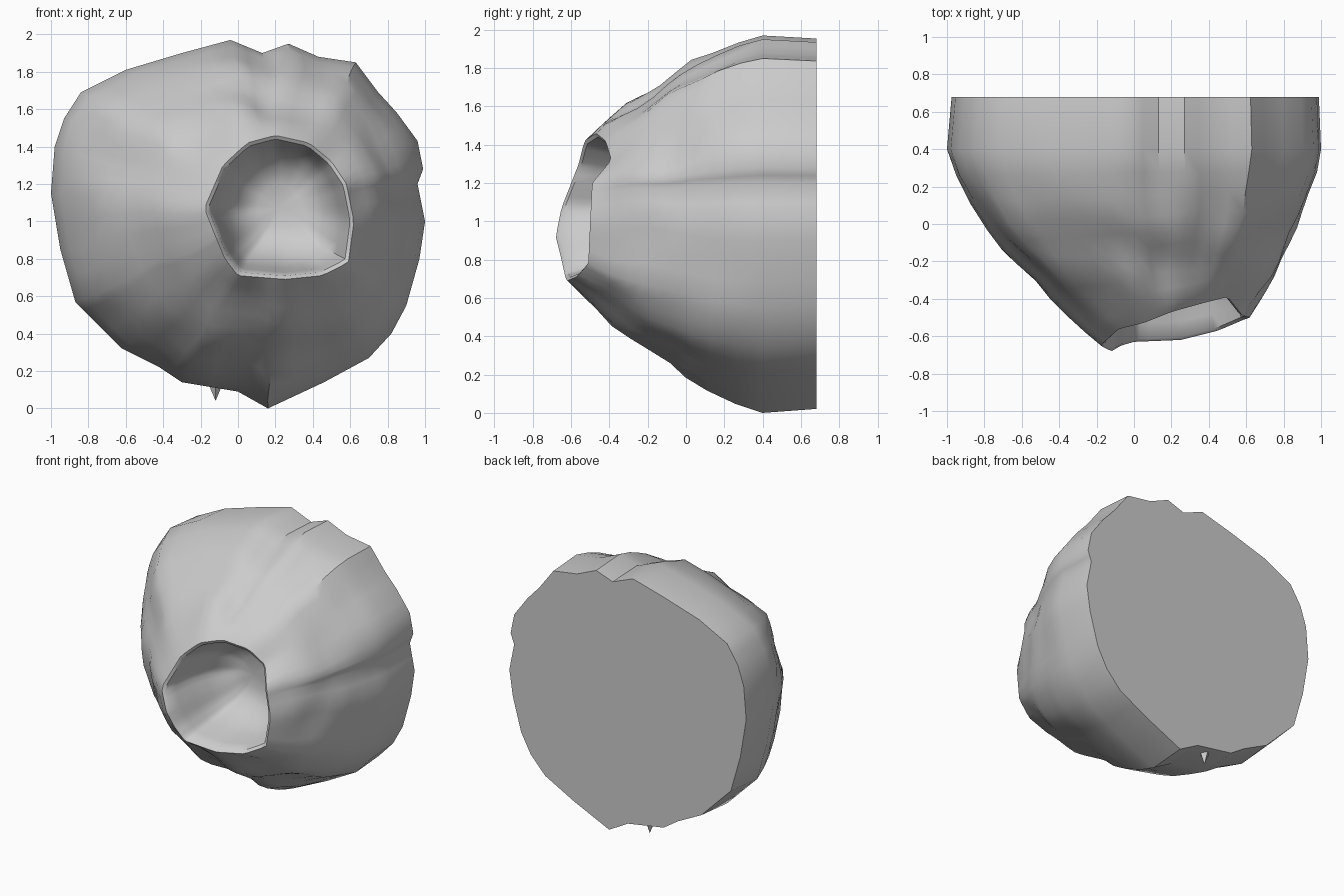
import bpy
import bmesh
import math
from mathutils import Vector, noise

cube = bpy.data.objects.get("Cube")
if cube:
    bpy.data.objects.remove(cube, do_unlink=True)

BACK_Y, WIDEST_Y, FLOOR_Y = 0.68, 0.4, -0.12
CENTRE = Vector((0.22, 0, 1.07))

# Widest outline of the rock as (x, z), clockwise from the top
OUTLINE = [
    (-.04, 1.97), (.13, 1.9), (.27, 1.95), (.43, 1.88), (.63, 1.85), (.75, 1.69),
    (.85, 1.58), (.96, 1.43), (.99, 1.28), (.96, 1.2), (1, 1), (.97, .8),
    (.9, .55), (.82, .4), (.7, .27), (.46, .14), (.16, 0), (0, .09),
    (-.3, .14), (-.42, .22), (-.62, .32), (-.78, .48), (-.87, .57), (-.95, .85),
    (-1, 1.15), (-.98, 1.4), (-.93, 1.55), (-.84, 1.69), (-.6, 1.81), (-.3, 1.9)]

# Crater rim as (x, y, z), anticlockwise from the right
RIM = [Vector(p) for p in (
    (.62, -.5, 1), (.58, -.49, 1.2), (.5, -.39, 1.32), (.38, -.42, 1.42),
    (.2, -.47, 1.46), (.05, -.53, 1.42), (-.08, -.56, 1.3), (-.18, -.65, 1.07),
    (-.12, -.68, .92), (-.07, -.65, .8), (0, -.63, .71), (.25, -.62, .69),
    (.45, -.57, .71), (.59, -.51, .78))]

# Rock wall: (share of the way in to the rim, share of the way forward)
WALL = [(.06, .14), (.15, .28), (.25, .4), (.36, .5), (.47, .6),
        (.57, .68), (.67, .76), (.78, .84), (.9, .93), (1, 1)]
# Crater bowl: (share of rim radius, share of depth)
BOWL = [(.95, .03), (.9, .2), (.84, .45), (.74, .7), (.55, .9), (.3, .98)]


def angle_of(p):
    return math.atan2(p.z - CENTRE.z, p.x - CENTRE.x) % math.tau


def rim_at(angle):
    """Point on the rim in the given direction from the crater centre."""
    for a, b in zip(RIM, RIM[1:] + RIM[:1]):
        span = (angle_of(b) - angle_of(a)) % math.tau
        offset = (angle - angle_of(a)) % math.tau
        if offset <= span:
            return a.lerp(b, offset / span)
    return RIM[0].copy()


def roughen(p, amount):
    return p + noise.noise_vector(p * 3.5) * amount


# Columns run from the widest outline to the rim
columns = []
for i, (x, z) in enumerate(OUTLINE):
    nx, nz = OUTLINE[(i + 1) % len(OUTLINE)]
    for px, pz in ((x, z), ((x + nx) / 2, (z + nz) / 2)):
        outer = Vector((px, WIDEST_Y, pz))
        columns.append((outer, rim_at(angle_of(outer))))

bm = bmesh.new()
rings = []


def add_ring(points):
    rings.append([bm.verts.new(p) for p in points])


# Flat back edge and widest ring
back = []
for outer, rim in columns:
    p = outer.lerp(rim, .03)
    p.y = BACK_Y
    back.append(p)
add_ring(back)
add_ring([outer for outer, rim in columns])

# Sloping rock wall, left smooth at the rim
for inward, forward in WALL:
    ring = []
    for outer, rim in columns:
        p = outer.lerp(rim, inward)
        p.y = outer.y + (rim.y - outer.y) * forward
        ring.append(roughen(p, .05 * inward * (1 - inward) * 4))
    add_ring(ring)

# Crater bowl
for size, depth in BOWL:
    ring = []
    for outer, rim in columns:
        p = CENTRE.lerp(rim, size)
        p.y = rim.y + (FLOOR_Y - rim.y) * depth
        ring.append(roughen(p, .03 * depth))
    add_ring(ring)

# Join the rings, then close the back and the crater floor
count = len(columns)
for a, b in zip(rings, rings[1:]):
    for i in range(count):
        j = (i + 1) % count
        bm.faces.new((a[i], a[j], b[j], b[i]))
bm.faces.new(rings[0])
floor = bm.verts.new((CENTRE.x, FLOOR_Y, CENTRE.z))
for i in range(count):
    bm.faces.new((rings[-1][i], rings[-1][(i + 1) % count], floor))
bmesh.ops.recalc_face_normals(bm, faces=bm.faces)

mesh = bpy.data.meshes.new("cratered_rock")
bm.to_mesh(mesh)
bm.free()
rock = bpy.data.objects.new("cratered_rock", mesh)
bpy.context.collection.objects.link(rock)

# Small splinter under the back edge
bpy.ops.mesh.primitive_cone_add(vertices=4, radius1=.05, depth=.12,
                                location=(-.12, .6, .1), rotation=(math.pi, 0, 0))
bpy.context.object.name = "splinter"

# Smooth stone with crisp edges
bpy.ops.object.select_all(action='DESELECT')
rock.select_set(True)
bpy.context.view_layer.objects.active = rock
bpy.ops.object.shade_smooth_by_angle(angle=math.radians(40))
